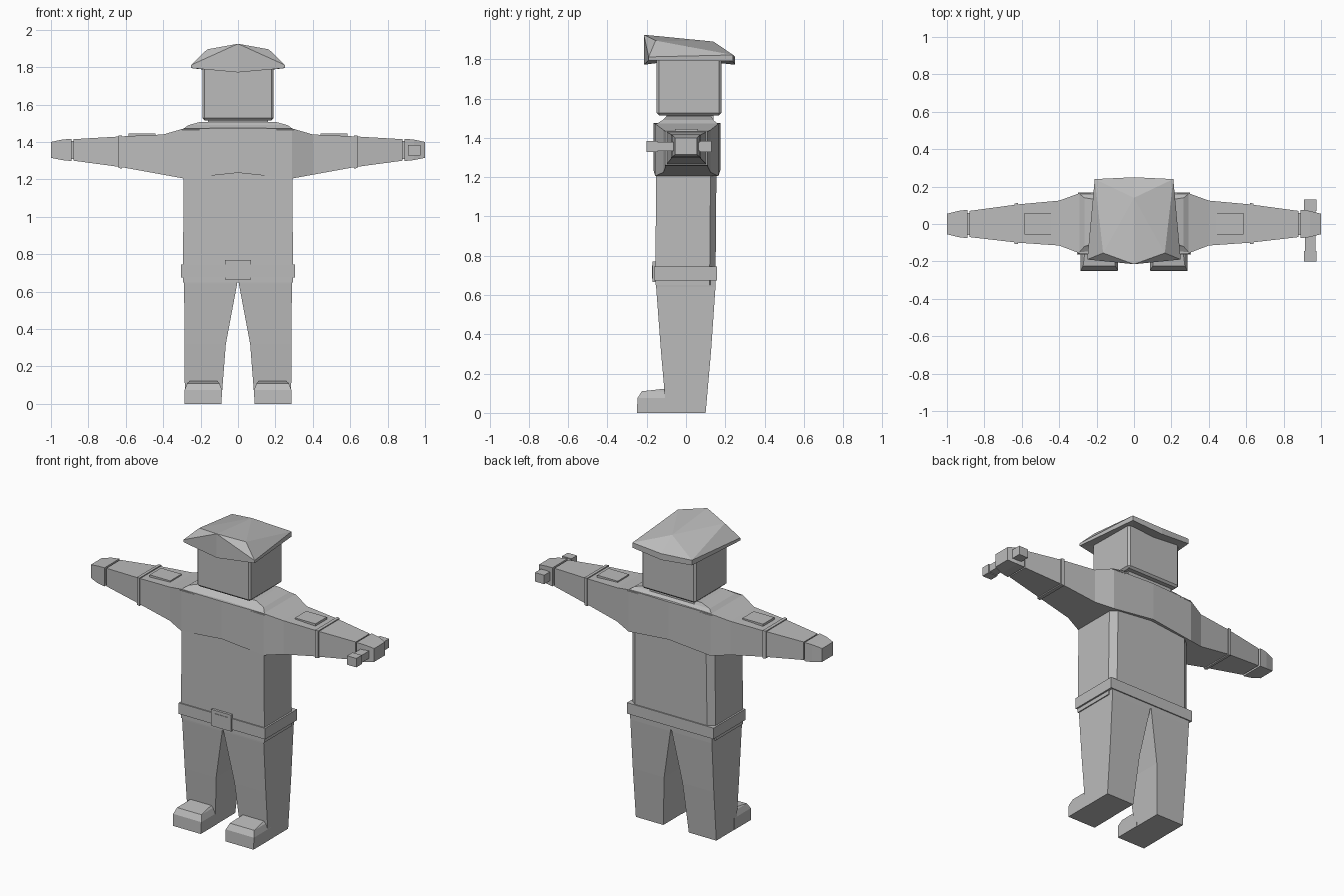
import bpy, bmesh
from mathutils import Vector

if "Cube" in bpy.data.objects:
    bpy.data.objects.remove(bpy.data.objects["Cube"])

grey = bpy.data.materials.new("plain_grey")
grey.diffuse_color = (0.5, 0.5, 0.5, 1)
grey.use_nodes = True
grey.node_tree.nodes["Principled BSDF"].inputs["Base Color"].default_value = grey.diffuse_color


def finish(name, bm, bevel=0.0):
    bmesh.ops.recalc_face_normals(bm, faces=bm.faces)
    me = bpy.data.meshes.new(name)
    bm.to_mesh(me)
    bm.free()
    me.materials.append(grey)
    ob = bpy.data.objects.new(name, me)
    bpy.context.collection.objects.link(ob)
    if bevel:
        m = ob.modifiers.new("edge", 'BEVEL')
        m.width, m.segments = bevel, 1
    return ob


def loft(name, rings, bevel=0.0):
    """Skin a list of equal-length point rings and cap both ends."""
    bm = bmesh.new()
    vs = [[bm.verts.new(p) for p in r] for r in rings]
    n = len(vs[0])
    for a, b in zip(vs, vs[1:]):
        for i in range(n):
            j = (i + 1) % n
            bm.faces.new((a[i], a[j], b[j], b[i]))
    bm.faces.new(vs[0])
    bm.faces.new(vs[-1])
    return finish(name, bm, bevel)


def rect_x(x, y0, y1, z0, z1):
    return [(x, y0, z0), (x, y1, z0), (x, y1, z1), (x, y0, z1)]


def rect_z(z, x0, x1, y0, y1):
    return [(x0, y0, z), (x1, y0, z), (x1, y1, z), (x0, y1, z)]


def box(name, x0, x1, y0, y1, z0, z1, bevel=0.0):
    return loft(name, [rect_z(z0, x0, x1, y0, y1), rect_z(z1, x0, x1, y0, y1)], bevel)


# Torso with chamfered back corners
def torso_ring(z, w, f, b):
    return [(-w, f, z), (w, f, z), (w, b - .03, z), (w - .04, b, z),
            (-w + .04, b, z), (-w, b - .03, z)]


loft("torso", [torso_ring(.65, .295, -.155, .15), torso_ring(1.24, .29, -.153, .155)])

# Chest and sleeves in one piece
half = [(.88, -.07, .07, 1.30, 1.415), (.62, -.10, .105, 1.265, 1.43),
        (.40, -.115, .125, 1.225, 1.44), (.29, -.157, .165, 1.205, 1.472)]
secs = [(-x, *r) for x, *r in half] + [(0, -.165, .175, 1.235, 1.475)]
secs += half[::-1]
loft("chest_and_sleeves", [rect_x(*s) for s in secs])

# Shoulder yoke and neck
loft("shoulder_yoke", [rect_z(1.465, -.30, .30, -.16, .168),
                       rect_z(1.49, -.265, .265, -.12, .14),
                       rect_z(1.508, -.20, .20, -.10, .13)])
box("neck", -.16, .16, -.10, .14, 1.48, 1.54)

# Head
box("head", -.19, .19, -.15, .18, 1.515, 1.81, .012)

# Peaked hat: faceted crown over a shallow rim
bm = bmesh.new()
V = lambda *p: bm.verts.new(p)
apex, ridge = V(0, -.215, 1.925), V(0, .14, 1.89)
front, back = V(0, -.215, 1.80), V(0, .25, 1.812)
lowf, lowb = V(0, -.215, 1.772), V(0, .25, 1.772)
centre = V(0, 0, 1.80)
for s in (-1, 1):
    sh, fc, bc = V(.165 * s, -.155, 1.895), V(.25 * s, -.19, 1.812), V(.21 * s, .24, 1.822)
    lf, lb = V(.25 * s, -.19, 1.795), V(.21 * s, .24, 1.79)
    for f in ((apex, sh, ridge), (sh, bc, ridge), (sh, fc, bc), (apex, fc, sh),
              (apex, front, fc), (ridge, bc, back), (front, lowf, lf, fc),
              (fc, lf, lb, bc), (bc, lb, lowb, back), (lowf, centre, lf),
              (lf, centre, lb), (lb, centre, lowb)):
        bm.faces.new(f)
finish("hat", bm)

# Belt and buckle
box("belt", -.305, .305, -.162, .158, .675, .745)
box("buckle", -.07, .07, -.17, -.15, .665, .77)
box("buckle_inset", -.05, .05, -.173, -.16, .685, .75)

for s, side in ((-1, "left"), (1, "right")):
    # Trouser legs
    loft(side + "_leg", [rect_z(.70, 0, s * .292, -.155, .152),
                         rect_z(.64, s * .005, s * .288, -.152, .15),
                         rect_z(.32, s * .065, s * .286, -.128, .128),
                         rect_z(0, s * .09, s * .284, -.10, .10)])
    # Boots with sloped toe caps
    loft(side + "_boot", [rect_z(0, s * .088, s * .285, -.25, -.08),
                          rect_z(.075, s * .086, s * .285, -.247, -.08),
                          rect_z(.11, s * .10, s * .272, -.225, -.08),
                          rect_z(.123, s * .112, s * .258, -.11, -.08)])
    # Elbow bands and cuff
    loft(side + "_elbow_band", [rect_x(s * .62, -.108, .112, 1.258, 1.436),
                                rect_x(s * .64, -.106, .110, 1.261, 1.435)])
    loft(side + "_wrist", [rect_x(s * .87, -.06, .06, 1.31, 1.405),
                           rect_x(s * .90, -.06, .06, 1.31, 1.405)])
    # Hands
    loft(side + "_hand", [rect_x(s * .89, -.076, .076, 1.298, 1.417),
                          rect_x(s * .94, -.07, .07, 1.303, 1.413),
                          rect_x(s * 1.0, -.055, .055, 1.315, 1.40)])
    # Raised sleeve patches
    loft(side + "_sleeve_patch", [rect_z(1.42, s * .44, s * .585, -.055, .06),
                                  rect_z(1.446, s * .44, s * .585, -.055, .06)])

# Handle held in one hand
box("held_handle", .915, .97, -.15, .13, 1.333, 1.38)
box("handle_front_end", .91, .975, -.20, -.145, 1.328, 1.385)
box("handle_back_end", .91, .975, .07, .13, 1.328, 1.385)
